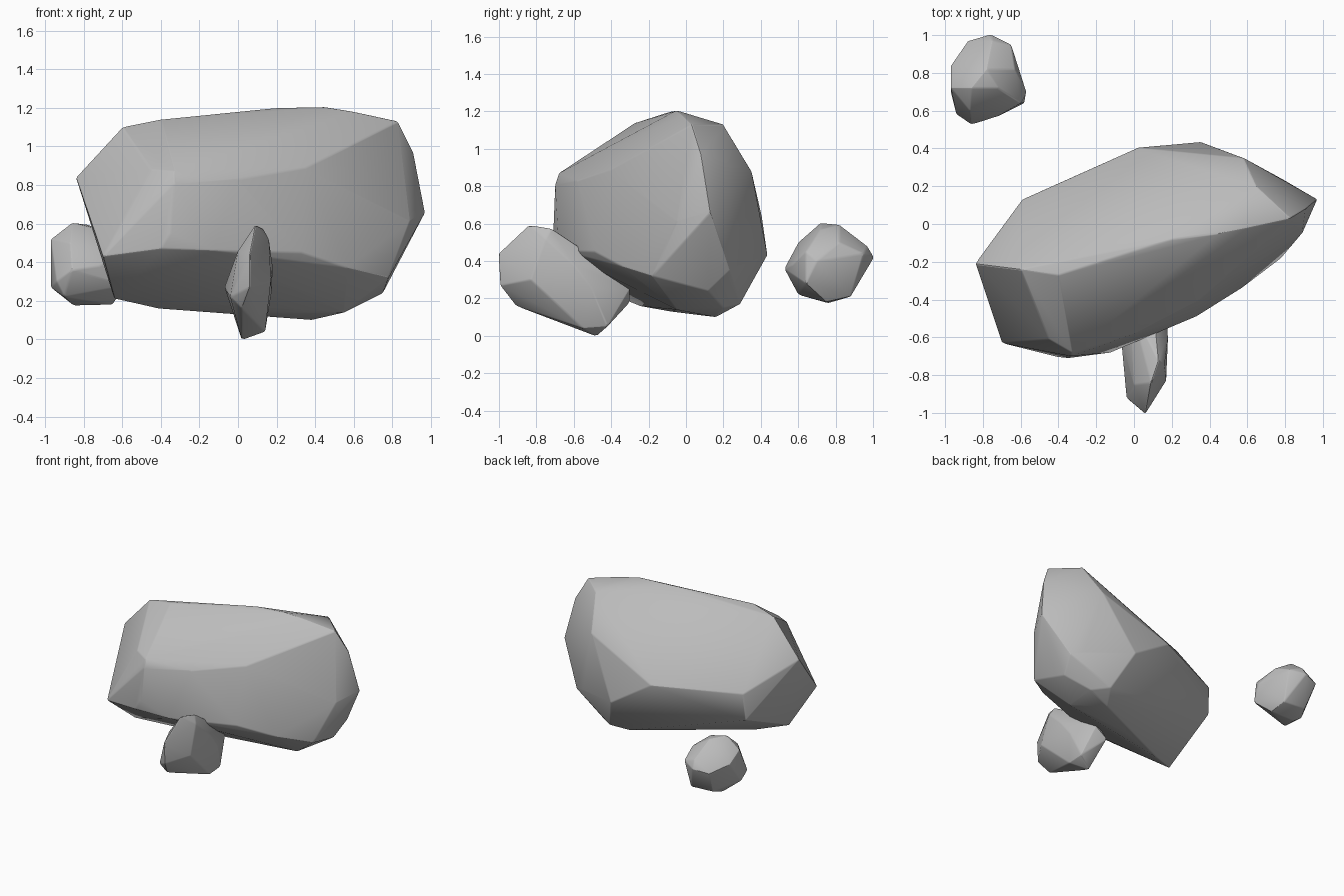
import bpy, bmesh, math

stone = bpy.data.materials.new("grey_stone")
stone.diffuse_color = (0.5, 0.5, 0.5, 1)


def rock(name, corners, bevel):
    """Chiselled rock: convex hull of its main corners with softened edges."""
    bm = bmesh.new()
    for c in corners:
        bm.verts.new(c)
    bmesh.ops.convex_hull(bm, input=bm.verts[:])
    loose = [v for v in bm.verts if not v.link_faces]
    bmesh.ops.delete(bm, geom=loose, context='VERTS')
    bmesh.ops.recalc_face_normals(bm, faces=bm.faces[:])
    sharp = [e for e in bm.edges if e.calc_face_angle(0) > math.radians(18)]
    bmesh.ops.bevel(bm, geom=sharp, offset=bevel, segments=2, profile=0.5,
                    affect='EDGES', clamp_overlap=True)
    me = bpy.data.meshes.new(name)
    bm.to_mesh(me)
    bm.free()
    me.materials.append(stone)
    ob = bpy.data.objects.new(name, me)
    bpy.context.collection.objects.link(ob)
    bpy.ops.object.select_all(action='DESELECT')
    ob.select_set(True)
    bpy.context.view_layer.objects.active = ob
    bpy.ops.object.shade_smooth_by_angle(angle=math.radians(20))


# Large boulder: top ridge, back, front and underside corners
rock("large_boulder", [
    (-.84, -.21, .84), (-.60, -.24, 1.10), (-.40, -.27, 1.14), (.20, -.08, 1.20),
    (.45, -.05, 1.205), (.60, -.02, 1.18), (.83, .03, 1.13), (.65, .20, 1.13),
    (.91, .08, .97), (.97, .13, .66), (.89, -.05, .61),
    (.58, .35, .88), (.40, .385, .70), (.35, .435, .43), (.02, .405, .64),
    (-.59, .13, .63), (-.60, .11, .42),
    (-.45, -.61, .88), (-.33, -.68, .87), (-.33, -.70, .81), (.0, -.58, .83),
    (.35, -.40, .89), (-.70, -.63, .43), (-.40, -.705, .47), (-.35, -.71, .55),
    (-.12, -.68, .46), (.33, -.49, .45), (.57, -.34, .37), (.78, -.18, .32),
    (-.64, -.37, .21), (-.42, -.25, .16), (.0, -.08, .13),
    (.55, -.05, .14), (.38, .16, .10), (.57, .20, .15), (.75, .12, .24),
    (.46, .29, .17), (.79, .235, .35), (.70, .28, .38)], 0.008)

# Thin slab leaning against the front
rock("front_slab", [
    (.06, -1.005, .44), (.06, -.995, .27), (.09, -.84, .595), (.13, -.72, .575),
    (.0, -.85, .46), (-.04, -.92, .22), (.02, -.91, .16), (.17, -.83, .30),
    (.16, -.75, .52), (.18, -.60, .38), (.175, -.50, .25), (.14, -.42, .05),
    (.14, -.55, .04), (.02, -.48, -.003), (-.07, -.60, .27), (-.02, -.42, .36),
    (.10, -.40, .36), (.10, -.30, .25), (.0, -.30, .18)], 0.008)

# Small separate stone behind on the left
rock("small_stone", [
    (-.97, .84, .45), (-.97, .72, .52), (-.86, .72, .605), (-.78, .82, .595),
    (-.72, .72, .57), (-.76, 1.005, .42), (-.75, .97, .48), (-.88, .97, .40),
    (-.65, .95, .44), (-.63, .82, .50), (-.57, .70, .40), (-.60, .64, .45),
    (-.58, .64, .28), (-.86, .525, .36), (-.72, .57, .38), (-.87, .60, .50),
    (-.94, .58, .30), (-.90, .60, .22), (-.85, .76, .175), (-.65, .75, .18),
    (-.66, .88, .21), (-.85, .88, .22), (-.97, .70, .27)], 0.008)
